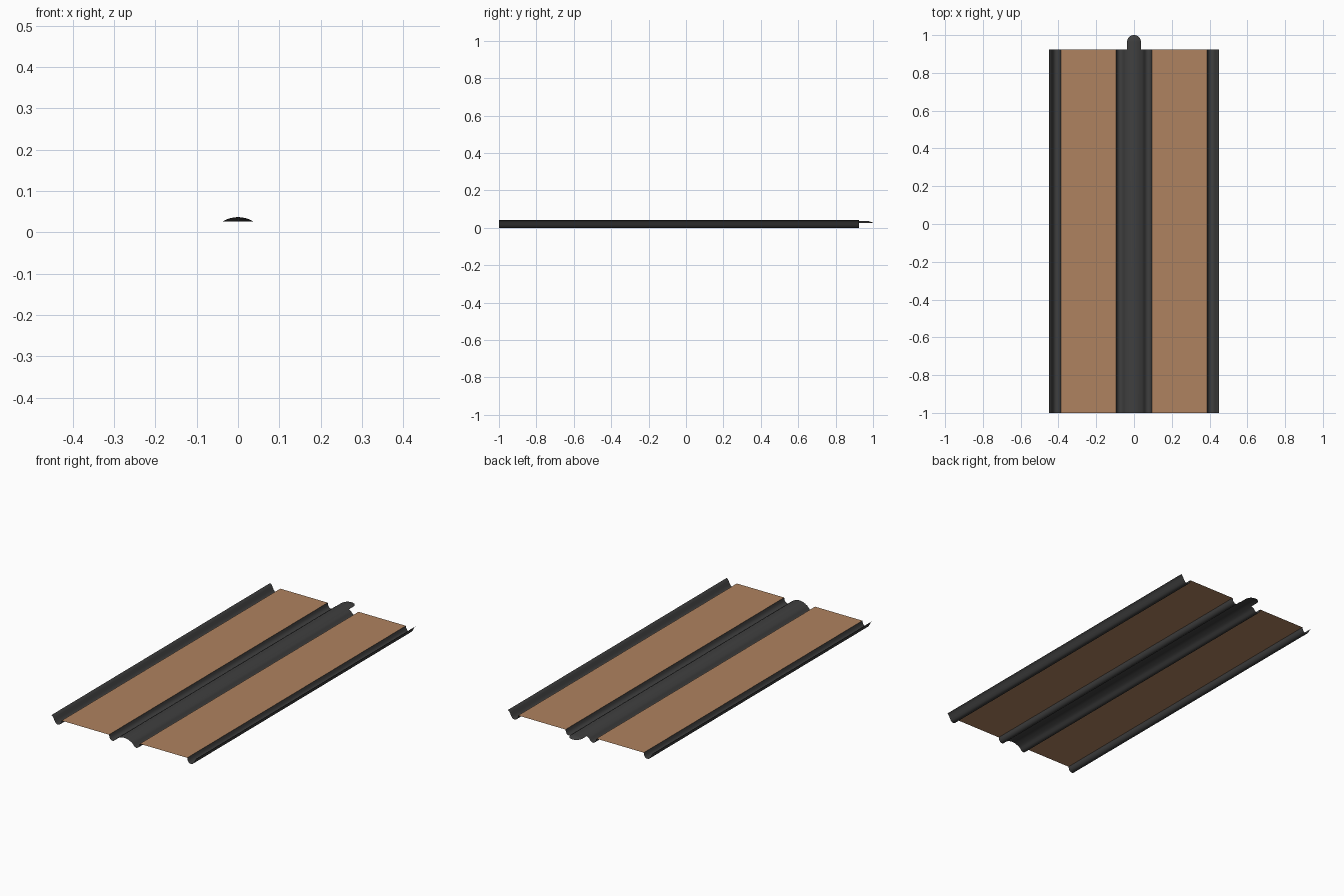
import bpy, bmesh, math

if "Cube" in bpy.data.objects:
    bpy.data.objects.remove(bpy.data.objects["Cube"])

Y0, Y1 = -1.0, 0.925      # front and back ends of the sheet
PANEL_Z = 0.028


def material(name, rgb):
    m = bpy.data.materials.new(name)
    m.diffuse_color = (*rgb, 1)
    m.use_nodes = True
    m.node_tree.nodes["Principled BSDF"].inputs["Base Color"].default_value = m.diffuse_color
    return m


dark = material("dark grey", (0.05, 0.05, 0.05))
tan = material("tan brown", (0.43, 0.225, 0.115))


def loft(name, rows, mat, smooth=True):
    """Open thin sheet through rows of points, upper side facing out."""
    bm = bmesh.new()
    grid = [[bm.verts.new(p) for p in row] for row in rows]
    for a, b in zip(grid, grid[1:]):
        for i in range(len(a) - 1):
            bm.faces.new((a[i], a[i + 1], b[i + 1], b[i]))
    bmesh.ops.remove_doubles(bm, verts=bm.verts, dist=1e-5)
    bm.normal_update()
    if sum(f.normal.z * f.calc_area() for f in bm.faces) < 0:
        bmesh.ops.reverse_faces(bm, faces=bm.faces)
    me = bpy.data.meshes.new(name)
    bm.to_mesh(me)
    bm.free()
    me.materials.append(mat)
    ob = bpy.data.objects.new(name, me)
    bpy.context.collection.objects.link(ob)
    if smooth:
        bpy.context.view_layer.objects.active = ob
        ob.select_set(True)
        bpy.ops.object.shade_smooth_by_angle(angle=math.radians(45))
        ob.select_set(False)
    return ob


def extrude(name, profile, mat):
    return loft(name, [[(x, y, z) for x, z in profile] for y in (Y0, Y1)], mat)


# Outer gutters and flat panels, mirrored left and right
gutter = [(.387, PANEL_Z), (.390, .014), (.395, .006), (.402, .001), (.410, 0),
          (.418, .001), (.425, .007), (.431, .017), (.437, .029),
          (.443, .038), (.450, .042)]
for side, s in (("left", -1), ("right", 1)):
    extrude(side + "_gutter", [(s * x, z) for x, z in gutter], dark)
    extrude(side + "_panel", [(s * .095, PANEL_Z), (s * .387, PANEL_Z)], tan)

# Central double trough with an arch between
half = [(.095, PANEL_Z), (.092, .014), (.087, .006), (.080, .001), (.073, 0),
        (.065, .002), (.058, .008), (.052, .016), (.045, .022),
        (.036, .0262), (.024, .0315), (.012, .0348)]
centre = [(-x, z) for x, z in half] + [(0, .036)] + [(x, z) for x, z in half[::-1]]
extrude("central_channel", centre, dark)

# Thin arched cover strip with a domed round tongue at the back
R, H, BASE, N = .037, .010, .027, 16


def arch_row(y, k):
    row = []
    for i in range(N + 1):
        u = -1 + 2 * i / N
        row.append((R * k * u, y, BASE + H * (1 - u * u) * k * k))
    return row


rows = [arch_row(Y0, 1)]
for j in range(11):
    t = math.pi / 2 * j / 10
    rows.append(arch_row(1 - R + R * math.sin(t), math.cos(t)))
loft("cover_strip", rows, dark)
